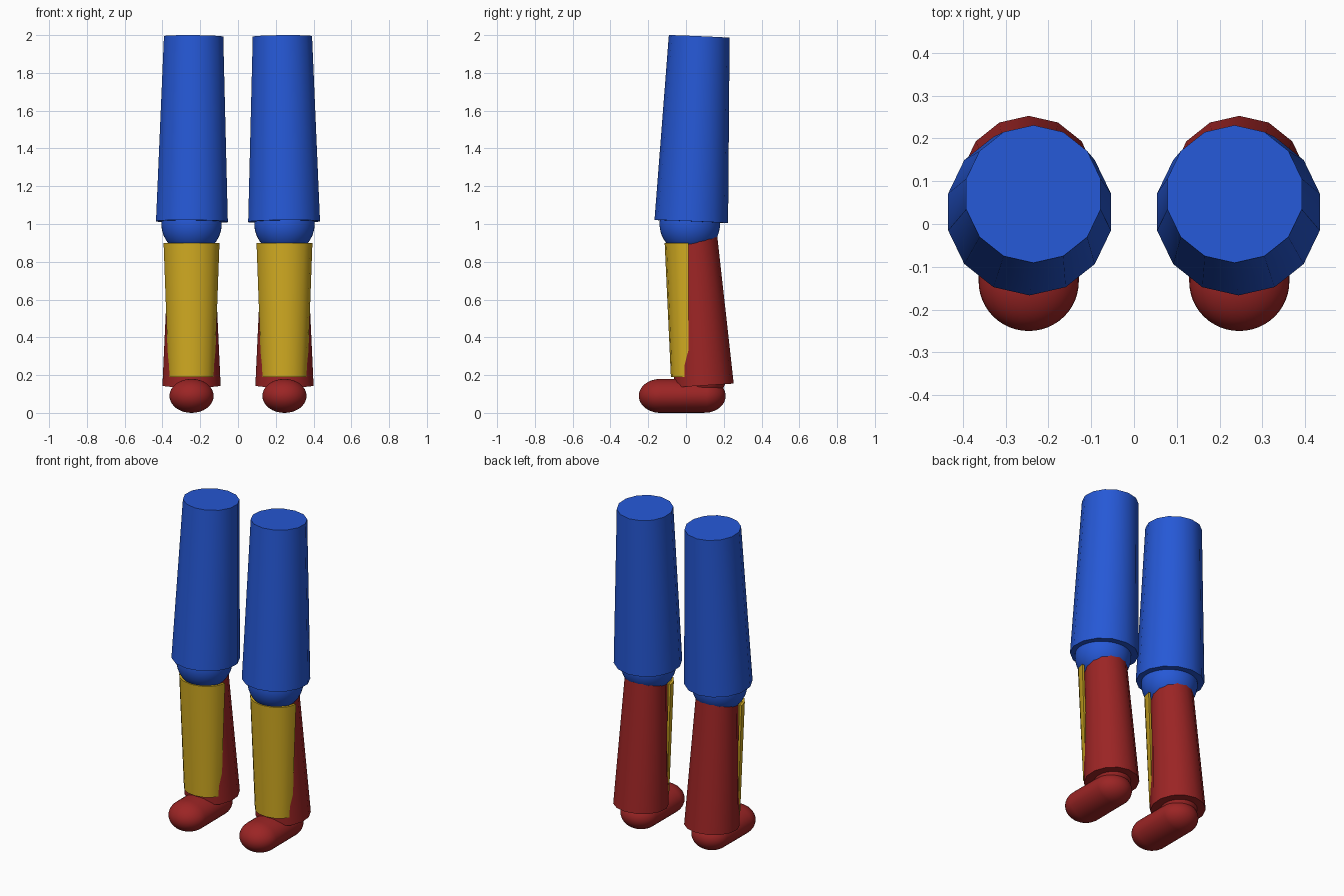
import bpy, bmesh, math
from mathutils import Vector, Matrix

if "Cube" in bpy.data.objects:
    bpy.data.objects.remove(bpy.data.objects["Cube"])


def material(name, rgb):
    m = bpy.data.materials.new(name)
    m.diffuse_color = (*rgb, 1)
    m.use_nodes = True
    m.node_tree.nodes["Principled BSDF"].inputs["Base Color"].default_value = m.diffuse_color
    return m


BLUE = material("blue", (0.019, 0.098, 0.67))
RED = material("dark red", (0.33, 0.018, 0.018))
YELLOW = material("yellow", (0.66, 0.42, 0.016))


def finish(bm, name, mat, angle=40):
    me = bpy.data.meshes.new(name)
    bmesh.ops.recalc_face_normals(bm, faces=bm.faces)
    bm.to_mesh(me)
    bm.free()
    me.materials.append(mat)
    ob = bpy.data.objects.new(name, me)
    bpy.context.collection.objects.link(ob)
    bpy.ops.object.select_all(action='DESELECT')
    ob.select_set(True)
    bpy.context.view_layer.objects.active = ob
    bpy.ops.object.shade_smooth_by_angle(angle=math.radians(angle))
    return ob


def cone(name, mat, p0, p1, r0, r1, sides=14):
    """Capped, tapered tube from p0 to p1, with a corner facing the front."""
    p0, p1 = Vector(p0), Vector(p1)
    axis = p1 - p0
    tilt = Vector((0, 0, 1)).rotation_difference(axis).to_matrix().to_4x4()
    bm = bmesh.new()
    bmesh.ops.create_cone(bm, cap_ends=True, segments=sides, radius1=r0,
                          radius2=r1, depth=axis.length)
    # turn so that a corner points along y
    a = min((math.atan2(v.co.x, v.co.y) for v in bm.verts), key=abs)
    m = Matrix.Translation((p0 + p1) / 2) @ tilt @ Matrix.Rotation(a, 4, 'Z')
    bmesh.ops.transform(bm, matrix=m, verts=bm.verts)
    return finish(bm, name, mat)


def ball(name, mat, center, size, stretch=0):
    """Ellipsoid; stretch pulls its rear half back along y into a capsule."""
    bm = bmesh.new()
    bmesh.ops.create_uvsphere(bm, u_segments=32, v_segments=24, radius=1)
    bmesh.ops.rotate(bm, verts=bm.verts, matrix=Matrix.Rotation(math.pi / 2, 3, 'X'))
    for v in bm.verts:
        back = stretch if v.co.y > 0.01 else 0
        v.co = Vector([v.co[i] * size[i] + center[i] for i in range(3)])
        v.co.y += back
    return finish(bm, name, mat, 60)


def half_shell(name, mat, x, y, rings, thick, n=8):
    """Curved plate around the front; rings are (z, half width, depth)."""
    bm = bmesh.new()
    loops = []
    for z, w, d in rings:
        arcs = [[bm.verts.new((x - (w - t) * math.cos(math.pi * i / n),
                               y - (d - t) * math.sin(math.pi * i / n), z))
                 for i in range(n + 1)] for t in (0, thick)]
        loops.append(arcs[0] + arcs[1][::-1])
    low, high = loops
    k = len(low)
    for i in range(k):
        j = (i + 1) % k
        bm.faces.new((low[i], low[j], high[j], high[i]))
    for ring in loops:
        for i in range(n):
            bm.faces.new((ring[i], ring[i + 1], ring[k - 2 - i], ring[k - 1 - i]))
    return finish(bm, name, mat)


for side, s in (("left", 1), ("right", -1)):
    x = 0.246 * s
    # upper leg and knee
    cone(side + "_thigh", BLUE, (0.244 * s, 0.028, 1.013), (0.235 * s, 0.07, 1.993), 0.195, 0.161)
    ball(side + "_knee", BLUE, (x, 0.02, 1.0), (0.16, 0.16, 0.16))
    # lower leg and its front guard
    cone(side + "_calf", RED, (x, 0.095, 0.145), (x, 0.045, 0.925), 0.158, 0.121)
    half_shell(side + "_shin_guard", YELLOW, x, 0.012,
               ((0.19, 0.122, 0.092), (0.90, 0.148, 0.125)), 0.015)
    # ankle and foot
    ball(side + "_ankle", RED, (x, 0.098, 0.19), (0.115, 0.115, 0.115))
    ball(side + "_foot", RED, (x, -0.135, 0.09), (0.117, 0.115, 0.09), 0.23)
